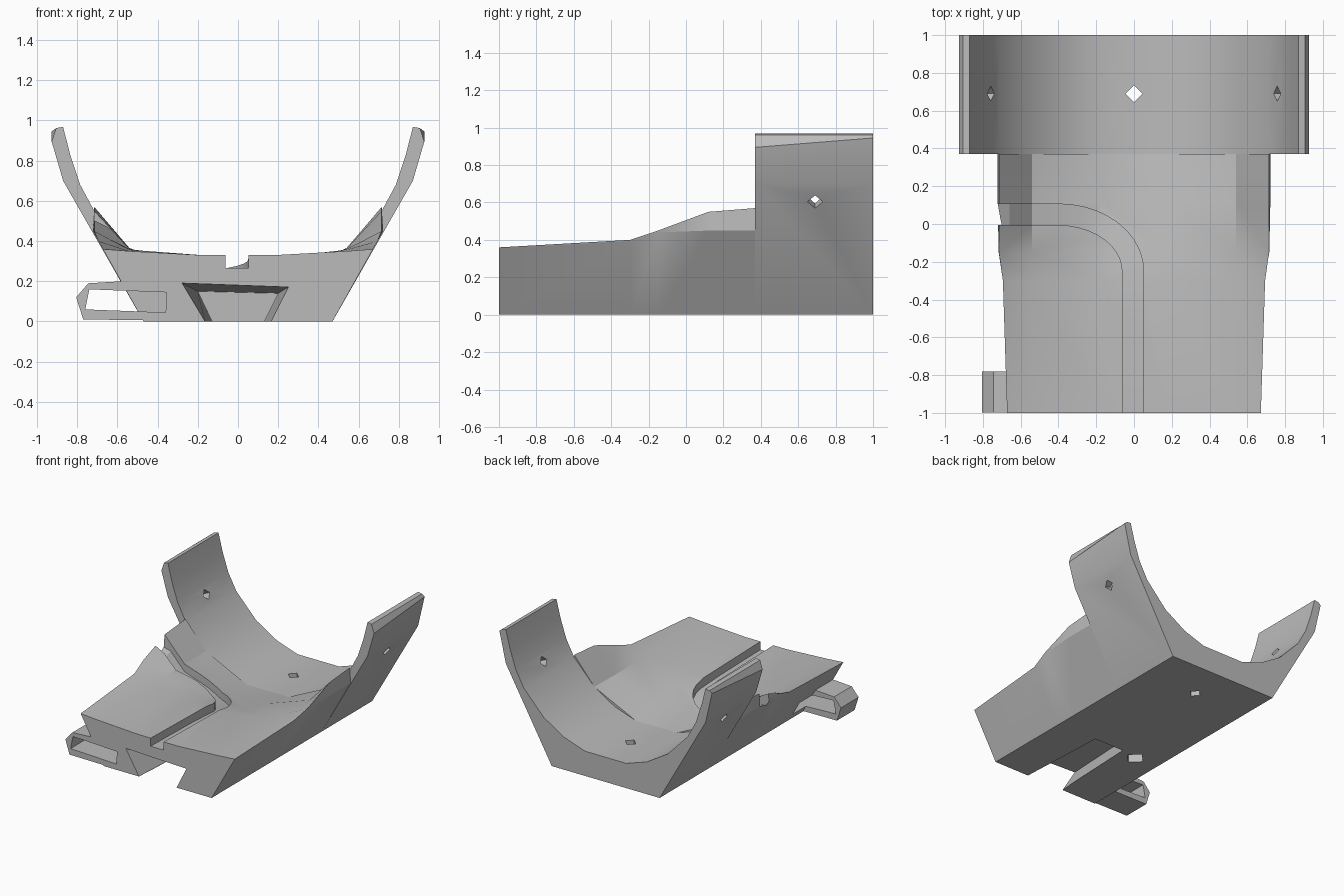
import bpy, bmesh, math
from mathutils import Vector

cube = bpy.data.objects.get("Cube")
if cube:
    bpy.data.objects.remove(cube)

grey = bpy.data.materials.new("light_grey")
grey.use_nodes = True
COLOUR = (0.5, 0.5, 0.5, 1)
grey.diffuse_color = COLOUR
grey.node_tree.nodes["Principled BSDF"].inputs["Base Color"].default_value = COLOUR


def loft(name, rings):
    """Skin a closed solid through rings of 3D points."""
    bm = bmesh.new()
    rows = [[bm.verts.new(p) for p in ring] for ring in rings]
    n = len(rows[0])
    for a, b in zip(rows, rows[1:]):
        for i in range(n):
            j = (i + 1) % n
            bm.faces.new((a[i], a[j], b[j], b[i]))
    bm.faces.new(rows[0])
    bm.faces.new(rows[-1])
    bmesh.ops.recalc_face_normals(bm, faces=bm.faces)
    mesh = bpy.data.meshes.new(name)
    bm.to_mesh(mesh)
    bm.free()
    mesh.materials.append(grey)
    ob = bpy.data.objects.new(name, mesh)
    bpy.context.collection.objects.link(ob)
    return ob


def prism(name, outline, y0, y1):
    return loft(name, [[(x, y, z) for x, z in outline] for y in (y0, y1)])


def mirrored(half):
    """Close a right-to-left outline from its positive-x half."""
    return half + [(-x, z) for x, z in reversed(half)]


def boolean(target, tool, operation="DIFFERENCE"):
    tool.hide_render = True
    mod = target.modifiers.new("boolean", "BOOLEAN")
    mod.operation = operation
    mod.solver = "EXACT"
    mod.object = tool
    bpy.ops.object.select_all(action="DESELECT")
    bpy.context.view_layer.objects.active = target
    target.select_set(True)
    bpy.ops.object.modifier_apply(modifier=mod.name)
    bpy.data.objects.remove(tool)


def side_x(z):
    """Half width of the sloping outer side at a height."""
    return 0.47 + 0.56 * z


# Base: heights of the top at the centre, two inner stations and the rim
BASE = [
    (-1.0, 0.325, 0.33, 0.35, 0.36),
    (-0.3, 0.31, 0.315, 0.357, 0.40),
    (-0.15, 0.285, 0.29, 0.36, 0.45),
    (0.12, 0.235, 0.24, 0.362, 0.55),
    (0.37, 0.195, 0.195, 0.365, 0.57),
]
STATIONS = (0, 0.18, 0.54, 0.71)


def lerp(a, b, t):
    return a + (b - a) * t


def top_height(x, y):
    """Height of the dished top of the base."""
    x = min(abs(x), 0.71)
    y = max(y, -1)
    lo, hi = next((a, b) for a, b in zip(BASE, BASE[1:]) if y <= b[0])
    z = [lerp(a, b, (y - lo[0]) / (hi[0] - lo[0])) for a, b in zip(lo, hi)][1:]
    i = next(k for k in range(3) if x <= STATIONS[k + 1])
    return lerp(z[i], z[i + 1], (x - STATIONS[i]) / (STATIONS[i + 1] - STATIONS[i]))


rings = []
for y, mid, inner, outer, rim in BASE:
    shoulder = min(0.45, rim - 0.01)
    half = [(0.47, 0), (side_x(shoulder), shoulder), (min(side_x(rim), 0.715), rim),
            (0.54, outer), (0.18, inner)]
    rings.append([(x, y, z) for x, z in mirrored(half)])
base = loft("base", rings)

# Side loop joined to the front corner of the base
loop = prism("strap_loop", [(-0.3, 0.005), (-0.77, 0.01), (-0.805, 0.12), (-0.745, 0.19),
                            (-0.58, 0.2), (-0.3, 0.2)], -0.999, -0.78)
boolean(base, loop, "UNION")
boolean(base, prism("strap_slot", [(-0.76, 0.06), (-0.36, 0.045), (-0.355, 0.145),
                                   (-0.74, 0.16)], -1.1, -0.62))

# Tapered dovetail notch under the front
notch = [(-1.02, [(-0.135, -0.05), (-0.28, 0.192), (0.252, 0.172), (0.14, -0.05)]),
         (-0.28, [(-0.105, -0.05), (-0.2, 0.15), (0.2, 0.14), (0.105, -0.05)])]
boolean(base, loft("notch_cutter", [[(x, y, z) for x, z in pts] for y, pts in notch]))

# Cable groove: straight from the front, then bending out to the right side
path = [Vector((-0.005, y)) for y in (-1.05, -0.8, -0.5)]
for k in range(11):
    a = math.radians(9 * k)
    path.append(Vector((-0.4 + 0.395 * math.cos(a), -0.25 + 0.3 * math.sin(a))))
path += [Vector((x, 0.05)) for x in (-0.54, -0.66, -0.85)]
rings = []
for i, p in enumerate(path):
    d = (path[min(i + 1, len(path) - 1)] - path[max(i - 1, 0)]).normalized()
    n = Vector((-d.y, d.x)) * 0.056
    l, r = p + n, p - n
    rings.append([(l.x, l.y, top_height(l.x, l.y) - 0.06), (r.x, r.y, top_height(r.x, r.y) - 0.06),
                  (r.x, r.y, 0.8), (l.x, l.y, 0.8)])
boolean(base, loft("groove_cutter", rings))


def pin_cutter(centre, direction, radius, length):
    """Four-sided hole cutter along a direction."""
    axis = Vector(direction).normalized()
    side = axis.cross(Vector((0, 1, 0))).normalized()
    ring = [side * radius * c + Vector((0, radius * s, 0))
            for c, s in ((1, 0), (0, 1), (-1, 0), (0, -1))]
    return loft("hole_cutter", [[Vector(centre) + axis * t + v for v in ring]
                                for t in (-length, length)])


# Small pocket in the underside
boolean(base, pin_cutter((-0.27, -0.31, 0), (0, 0, 1), 0.075, 0.09))

# Cradle: sloping outside, round inside, with bevelled tips
rings = []
for y, lip in ((0.37, 0.895), (1.0, 0.945)):
    half = [(0.47, 0), (0.87, 0.7), (0.927, lip), (0.905, 0.962), (0.87, 0.968),
            (0.835, 0.83), (0.785, 0.68), (0.715, 0.55), (0.54, 0.365), (0.36, 0.255), (0.18, 0.195)]
    rings.append([(x, y, z) for x, z in mirrored(half)])
cradle = loft("cradle", rings)
boolean(cradle, pin_cutter((0, 0.69, 0.1), (0, 0, 1), 0.045, 0.3))
for s in (1, -1):
    boolean(cradle, pin_cutter((s * 0.78, 0.69, 0.62), (s * 0.87, 0, -0.4), 0.04, 0.15))

# Smooth the rounded inner faces and keep the corners sharp
for ob in (base, cradle):
    bpy.ops.object.select_all(action="DESELECT")
    bpy.context.view_layer.objects.active = ob
    ob.select_set(True)
    bpy.ops.object.shade_smooth_by_angle(angle=math.radians(25))
